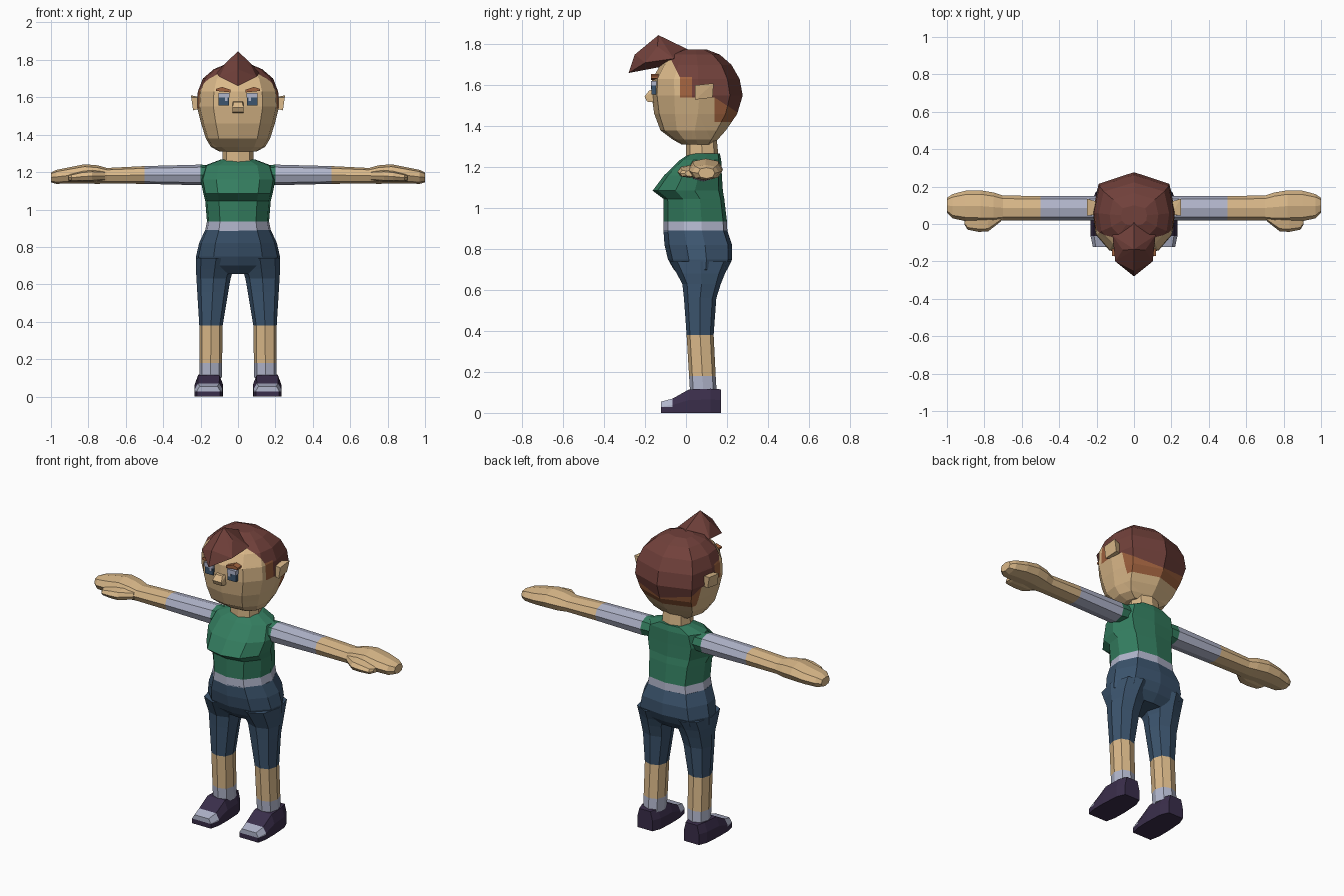
import bpy, bmesh
from mathutils import Vector

if "Cube" in bpy.data.objects:
    bpy.data.objects.remove(bpy.data.objects["Cube"])

COLOURS = {
    "skin": (0.70, 0.48, 0.25), "hair": (0.165, 0.052, 0.043),
    "short_hair": (0.36, 0.125, 0.05), "shirt_green": (0.034, 0.205, 0.115),
    "lavender": (0.44, 0.465, 0.60), "denim": (0.045, 0.09, 0.156),
    "shoe_purple": (0.042, 0.027, 0.069),
}
NAMES = list(COLOURS)
SKIN, HAIR, SHORT, GREEN, LAV, DENIM, SHOE = range(7)
MATS = []
for n, c in COLOURS.items():
    m = bpy.data.materials.new(n)
    m.diffuse_color = (*c, 1)
    m.use_nodes = True
    m.node_tree.nodes["Principled BSDF"].inputs["Base Color"].default_value = m.diffuse_color
    MATS.append(m)


def finish(name, bm, mirror=False):
    """Turn a bmesh into a flat-shaded object, optionally mirrored across x."""
    bmesh.ops.recalc_face_normals(bm, faces=bm.faces)
    me = bpy.data.meshes.new(name)
    bm.to_mesh(me)
    bm.free()
    for m in MATS:
        me.materials.append(m)
    ob = bpy.data.objects.new(name, me)
    bpy.context.collection.objects.link(ob)
    if mirror:
        ob.modifiers.new("mirror", 'MIRROR').use_mirror_merge = False
    return ob


def loft(rings, shape, axis, cols):
    """Skin rings (t, a0, a1, b0, b1) of a unit cross-section along an axis."""
    bm = bmesh.new()
    loops = []
    for t, a0, a1, b0, b1 in rings:
        loop = []
        for u, v in shape:
            a = (a0 + a1) / 2 + u * (a1 - a0) / 2
            b = (b0 + b1) / 2 + v * (b1 - b0) / 2
            co = {'x': (t, a, b), 'y': (a, t, b), 'z': (a, b, t)}[axis]
            loop.append(bm.verts.new(co))
        loops.append(loop)
    n = len(shape)
    for i in range(len(loops) - 1):
        for j in range(n):
            k = (j + 1) % n
            f = bm.faces.new((loops[i][j], loops[i][k], loops[i + 1][k], loops[i + 1][j]))
            f.material_index = cols[min(i, len(cols) - 1)]
    bm.faces.new(loops[0]).material_index = cols[0]
    bm.faces.new(loops[-1]).material_index = cols[-1]
    return bm


def cut(bm, co, no):
    bmesh.ops.bisect_plane(bm, geom=bm.verts[:] + bm.edges[:] + bm.faces[:],
                           plane_co=co, plane_no=no, dist=1e-5)


def hull(name, pts, col, mirror=False):
    bm = bmesh.new()
    for p in pts:
        bm.verts.new(p)
    res = bmesh.ops.convex_hull(bm, input=bm.verts[:])
    loose = [v for v in bm.verts if not v.link_faces]
    bmesh.ops.delete(bm, geom=loose, context='VERTS')
    for f in bm.faces:
        f.material_index = col
    return finish(name, bm, mirror)


def box(name, x, y, z, col, mirror=False):
    return hull(name, [(a, b, c) for a in x for b in y for c in z], col, mirror)


def sym(half):
    """Complete a half outline (from x=0 to x=0) to a closed symmetric one."""
    return half + [(-u, v) for u, v in half[-2:0:-1]]


OCT = sym([(0, -1), (.75, -.75), (1, 0), (.75, .75), (0, 1)])
BODY = sym([(0, -1), (.58, -.86), (.94, -.35), (1, .2), (.72, .88), (0, 1)])
SKULL = sym([(0, -1), (.6, -.88), (.93, -.5), (1, .05), (.86, .72), (0, 1)])


def upright(rings):
    return [(z, -x, x, f, b) for z, x, f, b in rings]


# Head: facets cut along the hairline, then coloured by region
bm = loft(upright([
    (1.31, .10, -.02, .13), (1.335, .145, -.065, .155), (1.38, .172, -.125, .195),
    (1.46, .197, -.155, .25), (1.55, .22, -.168, .277), (1.63, .215, -.165, .262),
    (1.70, .188, -.125, .222), (1.75, .13, -.075, .165), (1.775, .07, -.01, .10)]),
    SKULL, 'z', [SKIN])
for co, no in [((0, -.03, 0), (0, 1, 0)), ((0, .03, 0), (0, 1, 0)), ((0, .14, 0), (0, 1, 0)),
               ((0, 0, 1.54), (0, 0, 1)), ((0, 0, 1.64), (0, 0, 1)), ((0, 0, 1.42), (0, 0, 1)),
               ((0, -.03, 1.64), (0, 1, .5)), ((0, .14, 1.54), (0, .65, 1))]:
    cut(bm, co, no)
for f in bm.faces:
    x, y, z = f.calc_center_median()
    crown = z > 1.64 and y > -.03 - .5 * (z - 1.64)
    back = (y > .03 and z > 1.54) or (y > .14 and z > 1.54 - .65 * (y - .14))
    if crown or back:
        f.material_index = HAIR
    elif (-.03 < y < .03 and 1.54 < z < 1.64) or (y > .14 and z > 1.42):
        f.material_index = SHORT
finish("head", bm)

# Pointed forelock
pts = [(0, -.135, 1.845), (0, -.28, 1.66), (0, -.25, 1.75), (0, .02, 1.77), (0, -.07, 1.70)]
for s in (-1, 1):
    pts += [(s * .1, -.2, 1.71), (s * .115, -.06, 1.73), (s * .06, -.14, 1.79)]
hull("forelock", pts, HAIR)

# Face details and ears
hull("nose", [(s * x, y, z) for s in (-1, 1) for x, y, z in
              [(.03, -.14, 1.58), (.022, -.18, 1.575), (.03, -.202, 1.545),
               (.028, -.19, 1.52), (.03, -.14, 1.515)]], SKIN)
box("eye", (.048, .103), (-.168, -.12), (1.555, 1.605), DENIM, True)
box("eye_lid", (.046, .105), (-.172, -.12), (1.598, 1.622), LAV, True)
box("eye_glint", (.055, .07), (-.172, -.165), (1.58, 1.598), LAV, True)
hull("eyebrow", [(x, y, z) for y in (-.172, -.11) for x, z in
                 [(.04, 1.626), (.04, 1.640), (.085, 1.655), (.118, 1.645), (.118, 1.634)]],
     SHORT, True)
hull("ear", [(.20, .05, 1.54), (.20, .12, 1.54), (.20, .05, 1.60), (.20, .12, 1.60),
             (.24, .045, 1.53), (.235, .13, 1.54), (.25, .045, 1.60), (.25, .135, 1.61)],
     SKIN, True)

# Neck
finish("neck", loft(upright([(1.24, .085, .0, .16), (1.34, .08, .0, .15)]), OCT, 'z', [SKIN]))

# Shirt with hem band
finish("shirt", loft(upright([
    (.885, .176, -.11, .202), (.935, .166, -.11, .2), (1.045, .175, -.11, .187),
    (1.085, .185, -.163, .18), (1.16, .2, -.107, .175), (1.235, .178, -.03, .172),
    (1.268, .09, .02, .165)]), BODY, 'z', [LAV, GREEN]))

# Trousers: hips plus tapering legs
finish("hips", loft(upright([
    (.89, .176, -.11, .202), (.82, .208, -.105, .225), (.75, .224, -.088, .225),
    (.70, .222, -.06, .20), (.655, .16, -.01, .16)]), BODY, 'z', [DENIM]))
finish("leg", loft([
    (.74, .01, .224, -.08, .222), (.68, .025, .225, -.045, .19), (.63, .04, .222, -.018, .17),
    (.56, .052, .218, -.01, .148), (.38, .082, .207, .003, .135), (.18, .085, .207, .015, .145),
    (.10, .087, .207, .02, .15)], OCT, 'z', [DENIM] * 4 + [SKIN, LAV]), True)

# Shoes with pale toe cap
SOLE = [(-1, -1), (1, -1), (1, .1), (.75, 1), (-.75, 1), (-1, .1)]
bm = loft([(-.122, .095, .22, 0, .055), (-.065, .082, .232, 0, .07), (.015, .08, .232, 0, .115),
           (.12, .085, .225, 0, .118), (.17, .105, .205, 0, .115)], SOLE, 'y', [SHOE])
cut(bm, (0, 0, .028), (0, 0, 1))
for f in bm.faces:
    c = f.calc_center_median()
    if c.y < -.066 and c.z > .028:
        f.material_index = LAV
finish("shoe", bm, True)

# Arms: shirt shoulder, sleeve, forearm and mitten hand
finish("arm", loft([
    (.13, .03, .15, 1.14, 1.235), (.2, .02, .15, 1.13, 1.24), (.5, .02, .15, 1.137, 1.232),
    (.7, .02, .152, 1.14, 1.222), (.75, .012, .168, 1.137, 1.236), (.82, .012, .18, 1.14, 1.242),
    (.9, .015, .178, 1.14, 1.226), (.97, .03, .16, 1.137, 1.212), (1.0, .06, .14, 1.145, 1.198)],
    OCT, 'x', [GREEN, LAV, SKIN]), True)
finish("thumb", loft([
    (.71, .015, .08, 1.155, 1.205), (.78, -.04, .08, 1.148, 1.21), (.83, -.042, .08, 1.148, 1.205),
    (.89, -.03, .06, 1.15, 1.19), (.905, -.005, .05, 1.155, 1.185)], OCT, 'x', [SKIN]), True)
